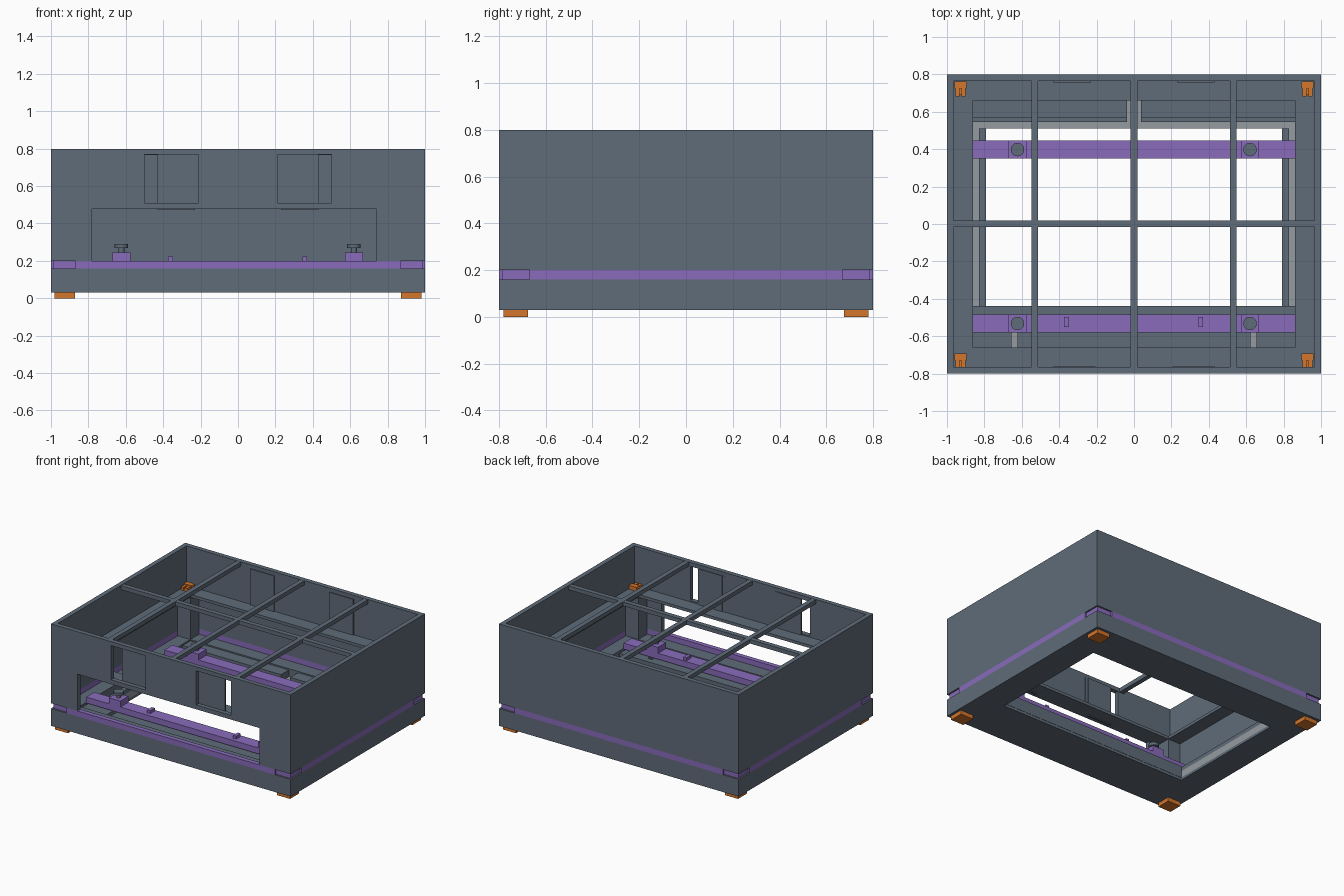
import bpy, bmesh, math

if "Cube" in bpy.data.objects:
    bpy.data.objects.remove(bpy.data.objects["Cube"])


def material(name, rgb):
    m = bpy.data.materials.new(name)
    m.diffuse_color = (*rgb, 1)
    m.use_nodes = True
    m.node_tree.nodes["Principled BSDF"].inputs["Base Color"].default_value = m.diffuse_color
    return m


SLATE = material("slate", (0.115, 0.149, 0.19))
PURPLE = material("purple", (0.25, 0.148, 0.5))
ORANGE = material("orange", (0.66, 0.18, 0.025))
GREY = material("light_grey", (0.30, 0.33, 0.355))


def finish(bm, name, mat):
    bmesh.ops.recalc_face_normals(bm, faces=bm.faces)
    me = bpy.data.meshes.new(name)
    bm.to_mesh(me)
    bm.free()
    ob = bpy.data.objects.new(name, me)
    bpy.context.collection.objects.link(ob)
    if mat:
        me.materials.append(mat)
    return ob


def box(name, x, y, z, mat):
    """Box from (min, max) ranges."""
    bm = bmesh.new()
    bmesh.ops.create_cube(bm, size=1)
    for v in bm.verts:
        v.co = [r[0] if c < 0 else r[1] for c, r in zip(v.co, (x, y, z))]
    return finish(bm, name, mat)


def frame(name, ox, oy, x, y, z, mat):
    """Rectangular ring: outer half sizes ox, oy and inner ranges x, y."""
    bm = bmesh.new()
    loops = []
    for (x0, x1), (y0, y1) in (((-ox, ox), (-oy, oy)), (x, y)):
        for h in z:
            loops.append([bm.verts.new((a, b, h)) for a, b in
                          ((x0, y0), (x1, y0), (x1, y1), (x0, y1))])
    for a, b in ((0, 1), (1, 3), (3, 2), (2, 0)):
        for i in range(4):
            j = (i + 1) % 4
            bm.faces.new((loops[a][i], loops[a][j], loops[b][j], loops[b][i]))
    return finish(bm, name, mat)


def cylinder(name, x, y, z, r, mat):
    bm = bmesh.new()
    bmesh.ops.create_cone(bm, cap_ends=True, segments=24, radius1=r, radius2=r, depth=z[1] - z[0])
    bmesh.ops.translate(bm, verts=bm.verts, vec=(x, y, sum(z) / 2))
    ob = finish(bm, name, mat)
    for p in ob.data.polygons:
        p.use_smooth = abs(p.normal.z) < 0.5
    return ob


def cut(ob, x, y, z):
    cutter = box(ob.name + "_cutter", x, y, z, None)
    cutter.hide_render = True
    cutter.hide_viewport = True
    mod = ob.modifiers.new("cut", "BOOLEAN")
    mod.operation = "DIFFERENCE"
    mod.solver = "EXACT"
    mod.object = cutter


# Enclosure: thin walls with two windows and a wide front opening
IX, IY = 0.86, 0.66
WX, WY = 0.965, 0.765
walls = frame("walls", 1, 0.8, (-WX, WX), (-WY, WY), (0.2, 0.798), SLATE)
for x in ((-0.5, -0.21), (0.21, 0.5)):
    cut(walls, x, (-0.9, -0.7), (0.51, 0.768))
cut(walls, (-0.78, 0.74), (-0.9, -0.7), (0.1, 0.478))

# Inner shelf carried by corner posts
frame("shelf", WX, WY, (-IX, IX), (-IY, IY), (0.478, 0.5), SLATE)
for sx in (-1, 1):
    for sy in (-1, 1):
        box("corner_post", sorted((sx * IX, sx * WX)), sorted((sy * IY, sy * WY)), (0.16, 0.478), SLATE)

# Shutters behind the front windows and along the back wall
for s in (-1, 1):
    x = sorted((s * 0.23, s * 0.43))
    box("front_shutter", x, (-0.768, -0.758), (0.472, 0.77), SLATE)
    box("shutter_guide", sorted((s * 0.205, s * 0.23)), (-0.768, -0.763), (0.5, 0.77), SLATE)
    box("back_shutter", x, (0.757, 0.766), (0.472, 0.77), SLATE)

# Top grid bars
for x in (-0.53, 0, 0.53):
    box("cross_bar", (x - 0.018, x + 0.018), (-0.77, 0.77), (0.766, 0.797), SLATE)
box("long_bar", (-0.97, 0.97), (-0.016, 0.02), (0.766, 0.796), SLATE)

# Thin gasket with stepped-back corners
frame("gasket", 0.988, 0.788, (-WX, WX), (-WY, WY), (0.16, 0.2), PURPLE)
for s in (-1, 1):
    box("gasket_strip", (-0.87, 0.87), sorted((s * 0.787, s * 0.8)), (0.16, 0.2), PURPLE)
    box("gasket_strip", sorted((s * 0.987, s)), (-0.67, 0.67), (0.16, 0.2), PURPLE)

# Base tray with a large floor opening
frame("base_wall", 1, 0.8, (-IX, IX), (-IY, IY), (0.03, 0.16), SLATE)
HX, HY = (-0.79, 0.79), (-0.44, 0.51)
frame("base_floor", IX, IY, HX, HY, (0.03, 0.05), SLATE)
frame("tray_liner", IX, IY, HX, HY, (0.05, 0.1), GREY)
for s in (-1, 1):
    box("side_rail", sorted((s * 0.79, s * 0.828)), HY, (0.1, 0.13), SLATE)
    # Back ledge, split by a central channel
    x = sorted((s * 0.038, s * IX))
    box("back_ledge", x, (0.545, IY), (0.1, 0.13), SLATE)
    box("back_ledge_step", x, (0.567, IY), (0.13, 0.15), SLATE)
    # Front ledge, split by two narrow channels
    box("front_ledge_end", sorted((s * 0.655, s * IX)), (-IY, -0.48), (0.1, 0.14), SLATE)
box("front_ledge", (-0.622, 0.622), (-IY, -0.48), (0.1, 0.14), SLATE)
box("front_lip", (-IX, IX), (-0.485, -0.438), (0.05, 0.14), SLATE)

# Clamp rails with blocks and knobs
for yc in (-0.532, 0.398):
    y = (yc - 0.048, yc + 0.048)
    box("clamp_rail", (-IX, IX), y, (0.155, 0.2), PURPLE)
    for x in (-0.623, 0.62):
        box("clamp_block", (x - 0.048, x + 0.048), y, (0.2, 0.245), PURPLE)
        cylinder("knob_stem", x, yc, (0.245, 0.27), 0.016, SLATE)
        cylinder("knob_head", x, yc, (0.268, 0.29), 0.036, SLATE)
for x in (-0.36, 0.357):
    box("rail_peg", (x - 0.013, x + 0.013), (-0.55, -0.496), (0.2, 0.222), PURPLE)

# Corner clips on the shelf, and feet
for sx in (-1, 1):
    for yc in (0.725, -0.73):
        x = sx * 0.928
        box("clip_base", (x - 0.032, x + 0.032), (yc, yc + 0.038), (0.5, 0.53), ORANGE)
        for d in (-0.016, 0.016):
            box("clip_prong", (x + d - 0.011, x + d + 0.011), (yc - 0.042, yc), (0.5, 0.525), ORANGE)
        box("clip_web", (x - 0.027, x + 0.027), (yc - 0.036, yc), (0.5, 0.512), ORANGE)
    for sy in (-1, 1):
        box("foot", sorted((sx * 0.872, sx * 0.98)), sorted((sy * 0.675, sy * 0.78)), (0, 0.03), ORANGE)
